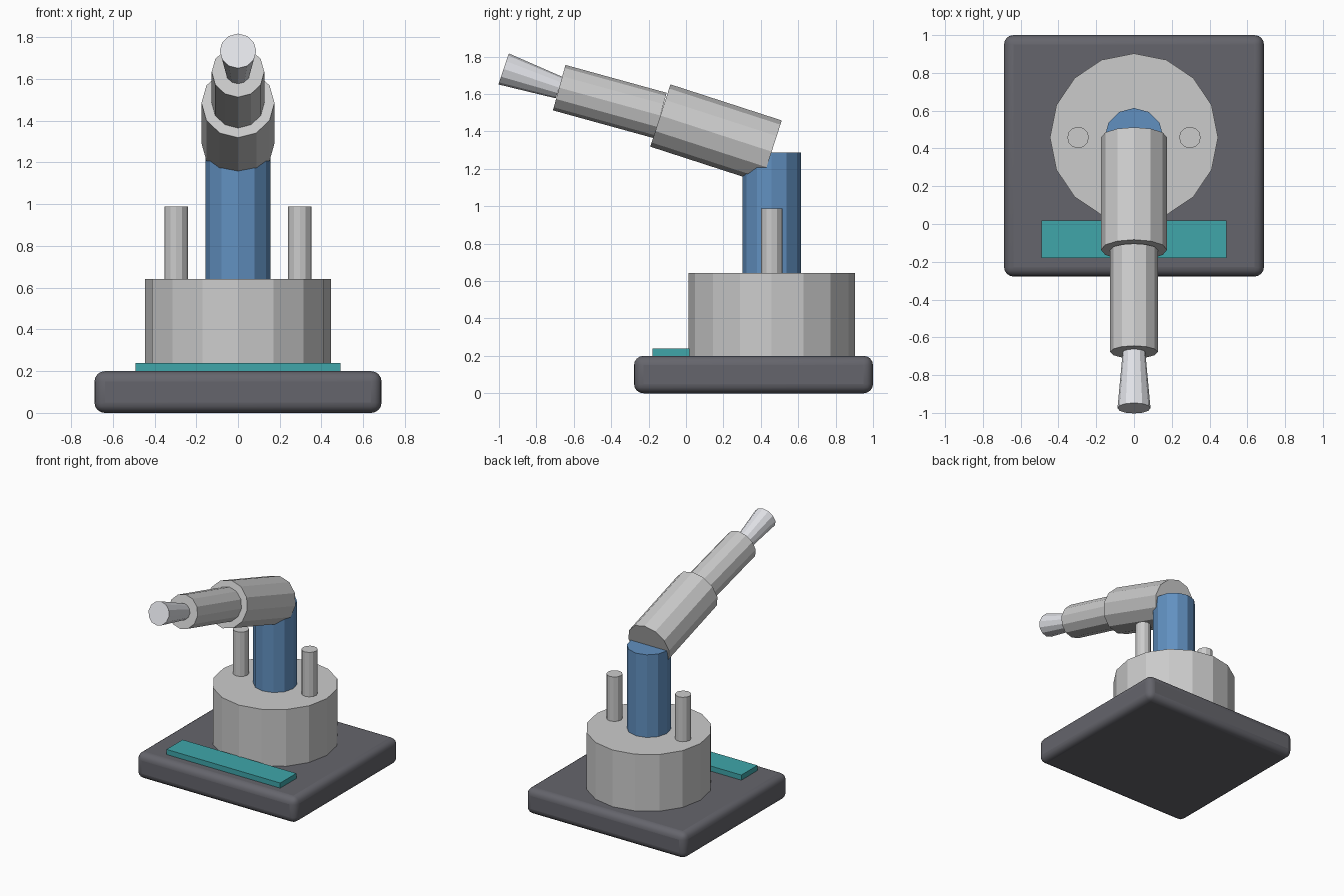
import bpy
from math import pi
from mathutils import Vector, Matrix

if "Cube" in bpy.data.objects:
    bpy.data.objects.remove(bpy.data.objects["Cube"])


def colour(obj, rgb):
    m = bpy.data.materials.new(obj.name + "_paint")
    m.diffuse_color = (*rgb, 1)
    m.use_nodes = True
    m.node_tree.nodes["Principled BSDF"].inputs["Base Color"].default_value = m.diffuse_color
    obj.data.materials.append(m)


def box(name, lo, hi):
    lo, hi = Vector(lo), Vector(hi)
    bpy.ops.mesh.primitive_cube_add(size=1)
    o = bpy.context.object
    o.name = name
    o.data.transform(Matrix.Translation((lo + hi) / 2) @ Matrix.Diagonal((*(hi - lo), 1)))
    return o


def rod(name, a, b, r1, r2=None, sides=12):
    """Faceted cylinder or cone from point a to point b, one corner facing y."""
    a, b = Vector(a), Vector(b)
    bpy.ops.mesh.primitive_cone_add(vertices=sides, radius1=r1, depth=(b - a).length,
                                    radius2=r1 if r2 is None else r2)
    o = bpy.context.object
    o.name = name
    tilt = Vector((0, 0, 1)).rotation_difference(b - a)
    o.matrix_world = Matrix.Translation((a + b) / 2) @ tilt.to_matrix().to_4x4()
    return o


CY = 0.458  # centre of the turret

# Rounded base plate
base = box("base", (-0.688, -0.278, 0), (0.688, 1.0, 0.2))
bev = base.modifiers.new("round", "BEVEL")
bev.width = 0.05
bev.segments = 4
colour(base, (0.13, 0.13, 0.15))
bpy.ops.object.shade_smooth_by_angle(angle=pi / 6)

# Front panel
panel = box("front_panel", (-0.49, -0.18, 0.2), (0.49, 0.018, 0.24))
colour(panel, (0.05, 0.38, 0.40))

# Drum, posts and column
rod("drum", (0, CY, 0.2), (0, CY, 0.642), 0.445, sides=16)
for side, x in (("left", -0.296), ("right", 0.296)):
    rod(side + "_post", (x, CY, 0.64), (x, CY, 0.988), 0.057)
column = rod("column", (0, CY, 0.64), (0, CY, 1.286), 0.156)
colour(column, (0.12, 0.28, 0.53))

# Three-stage arm, each stage starting at the end of the previous one
shoulder, elbow = (0, CY, 1.292), (0, -0.137, 1.485)
wrist, tip = (0, -0.678, 1.634), (0, -0.975, 1.734)
rod("arm_sleeve", shoulder, elbow, 0.175)
rod("arm_tube", elbow, wrist, 0.126)
nozzle = rod("arm_nozzle", wrist, tip, 0.06, 0.0875)
colour(nozzle, (0.75, 0.76, 0.80))
